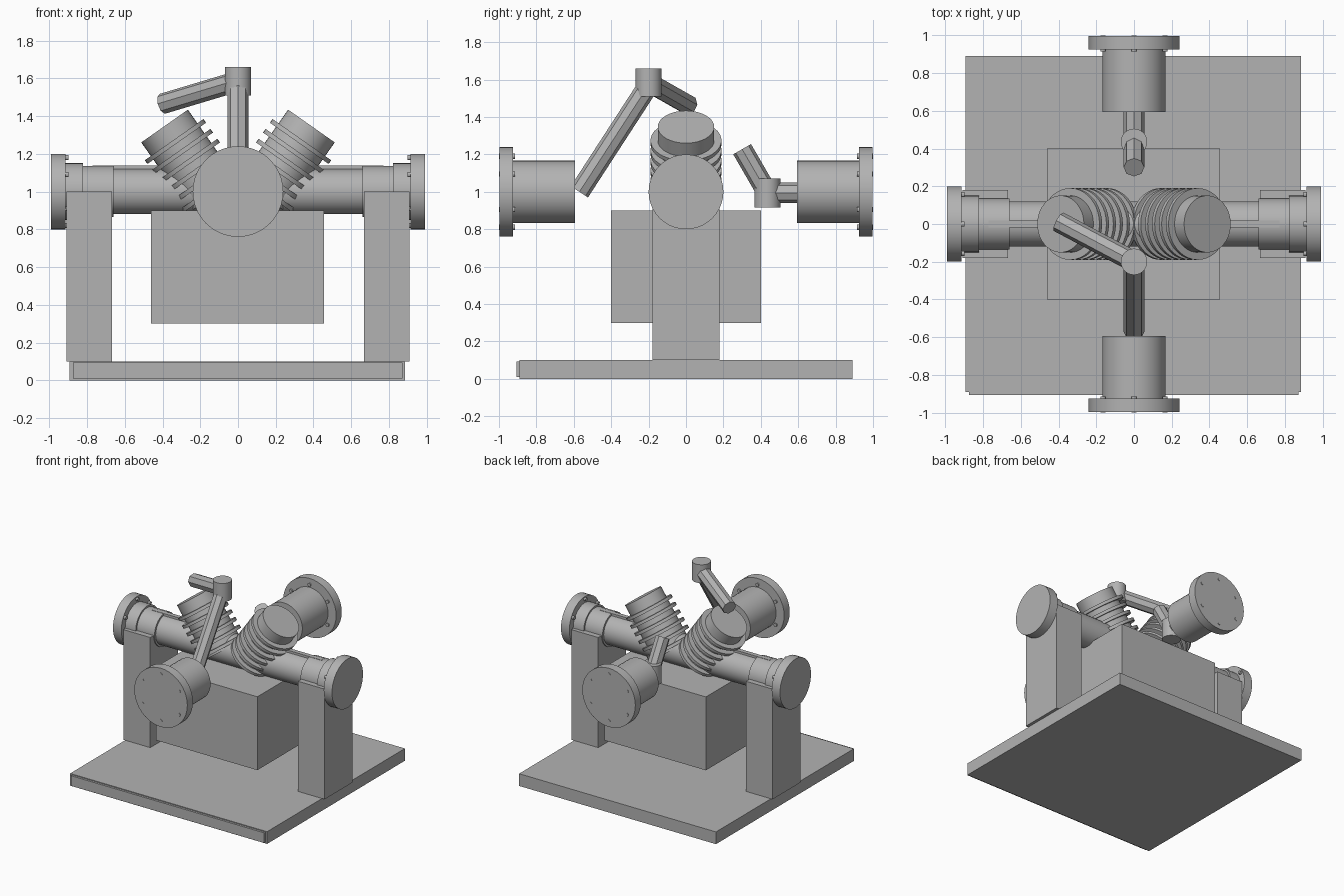
import bpy
from math import radians, sin, cos
from mathutils import Vector

cube = bpy.data.objects.get("Cube")
if cube:
    bpy.data.objects.remove(cube, do_unlink=True)

GREY = (0.45, 0.45, 0.45, 1)
grey = bpy.data.materials.new("plain grey")
grey.use_nodes = True
grey.diffuse_color = GREY
for node in grey.node_tree.nodes:
    if node.type == 'BSDF_PRINCIPLED':
        node.inputs["Base Color"].default_value = GREY


def finish(name):
    obj = bpy.context.object
    obj.name = name
    obj.data.materials.append(grey)
    return obj


def box(name, low, high):
    low, high = Vector(low), Vector(high)
    bpy.ops.mesh.primitive_cube_add(size=1, location=(low + high) / 2)
    obj = finish(name)
    obj.scale = high - low
    return obj


def rod(name, start, end, radius, sides=40):
    start, end = Vector(start), Vector(end)
    axis = end - start
    bpy.ops.mesh.primitive_cylinder_add(vertices=sides, radius=radius, depth=axis.length,
                                        location=(start + end) / 2)
    obj = finish(name)
    obj.rotation_mode = 'QUATERNION'
    obj.rotation_quaternion = axis.to_track_quat('Z', 'Y')
    if sides > 12:
        bpy.ops.object.shade_smooth_by_angle(angle=radians(30))
    return obj


AXIS_Z = 1.0

# Base plate with its front lip, and the central block
box("base_plate", (-0.894, -0.89, 0), (0.886, 0.89, 0.1))
box("base_lip", (-0.875, -0.907, 0.01), (0.872, -0.88, 0.093))
box("central_block", (-0.46, -0.4, 0.3), (0.455, 0.4, 0.9))

# Main horizontal tube
rod("main_tube", (-0.9, 0, AXIS_Z), (0.9, 0, AXIS_Z), 0.12)

for s, side in ((1, "left"), (-1, "right")):
    # Pillars and tube ends
    xs = sorted((s * 0.668, s * 0.91))
    box(side + "_pillar", (xs[0], -0.18, 0.1), (xs[1], 0.18, AXIS_Z))
    rod(side + "_sleeve", (s * 0.66, 0, AXIS_Z), (s * 0.83, 0, AXIS_Z), 0.136)
    rod(side + "_hub", (s * 0.82, 0, AXIS_Z), (s * 0.95, 0, AXIS_Z), 0.15)
    rod(side + "_end_flange", (s * 0.915, 0, AXIS_Z), (s * 0.99, 0, AXIS_Z), 0.2)
    xs = sorted((s * 0.25, s * 0.77))
    box(side + "_tube_rib", (xs[0], -0.018, 1.09), (xs[1], 0.018, 1.137))

    # Ribbed angled cylinder
    top = Vector((s * 0.389, 0, 1.347))
    down = Vector((-s * 0.575, 0, -0.818))
    rod(side + "_angled_cylinder", top + down * 0.45, top, 0.151)
    for i in range(6):
        centre = top + down * (0.1 + 0.064 * i)
        rod(side + "_cooling_ring", centre - down * 0.012, centre + down * 0.012, 0.19)

    # Flange bolts on the inner faces
    for i in range(6):
        a = radians(30 + 60 * i)
        y, z = 0.18 * cos(a), AXIS_Z + 0.18 * sin(a)
        rod(side + "_flange_bolt", (s * 0.898, y, z), (s * 0.95, y, z), 0.014, 12)

# Front and back flanged drums
for s, side in ((-1, "front"), (1, "back")):
    rod(side + "_drum", (0, s * 0.593, AXIS_Z), (0, s * 0.96, AXIS_Z), 0.167)
    rod(side + "_drum_flange", (0, s * 0.925, AXIS_Z), (0, s * 0.997, AXIS_Z), 0.24)
    for i in range(6):
        a = radians(30 + 60 * i)
        x, z = 0.19 * cos(a), AXIS_Z + 0.19 * sin(a)
        rod(side + "_drum_bolt", (x, s * 0.915, z), (x, s, z), 0.014, 12)

# Front linkage: rising arm, joint and swung arm
rod("front_lower_arm", (0, -0.57, AXIS_Z), (0, -0.2, 1.57), 0.055, 8)
rod("front_joint", (0, -0.2, 1.51), (0, -0.2, 1.66), 0.07, 24)
rod("front_upper_arm", (0, -0.2, 1.585), (-0.4, 0.012, 1.465), 0.055, 8)

# Back linkage: level arm, joint and raised arm
rod("back_lower_arm", (0, 0.62, 0.995), (0, 0.435, 0.995), 0.055, 8)
rod("back_joint", (0, 0.435, 0.915), (0, 0.435, 1.07), 0.07, 24)
rod("back_upper_arm", (0, 0.435, 0.995), (0, 0.3, 1.228), 0.055, 8)
